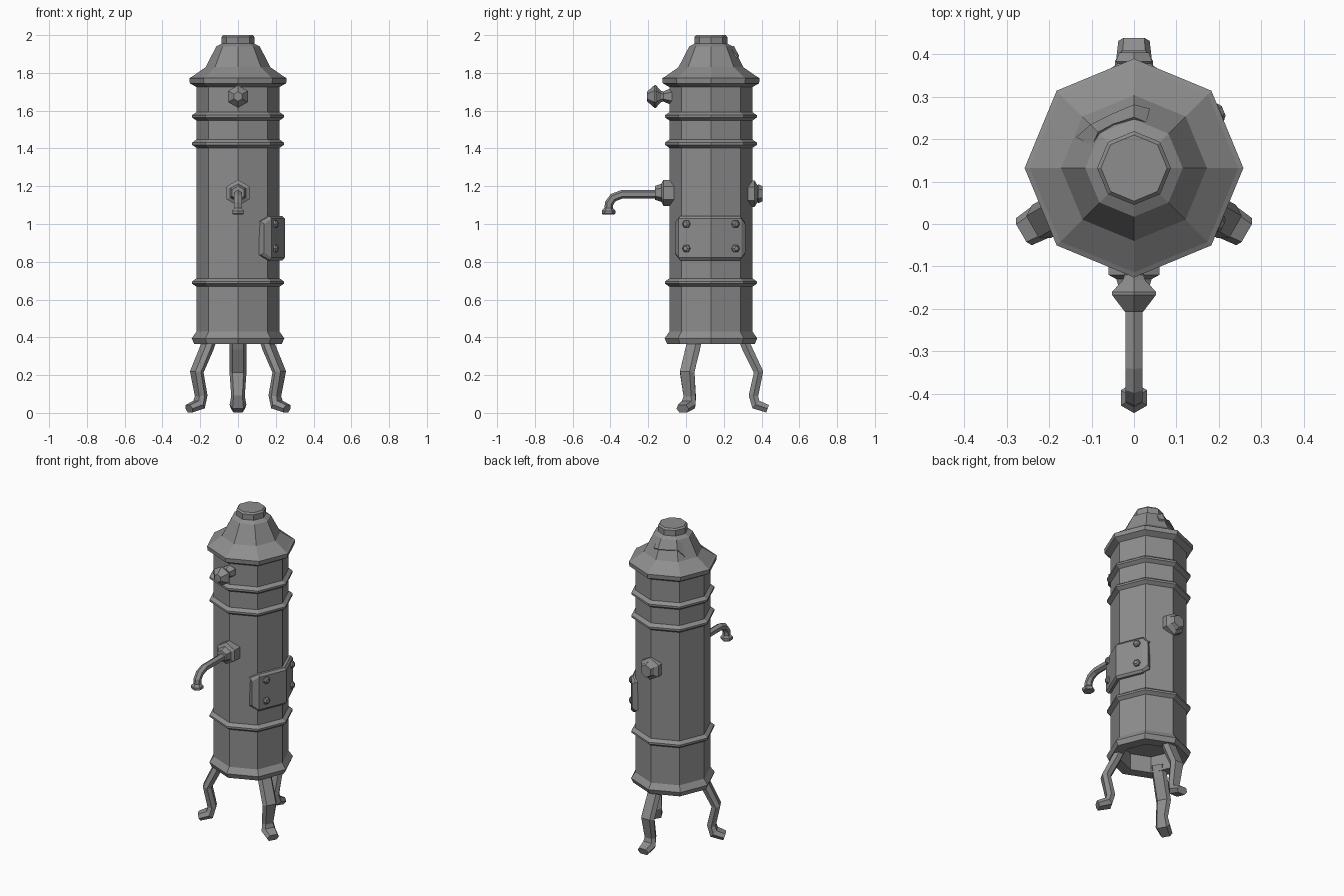
import bpy, bmesh
from math import sin, cos, pi, radians
from mathutils import Matrix, Vector

if "Cube" in bpy.data.objects:
    bpy.data.objects.remove(bpy.data.objects["Cube"])

CY = 0.132  # centre of the boiler in y

iron = bpy.data.materials.new("dark_iron")
iron.diffuse_color = (0.27, 0.27, 0.27, 1)
iron.use_nodes = True
iron.node_tree.nodes["Principled BSDF"].inputs["Base Color"].default_value = iron.diffuse_color


def make(name, verts, faces, mat=Matrix()):
    bm = bmesh.new()
    vs = [bm.verts.new(mat @ Vector(v)) for v in verts]
    for f in faces:
        bm.faces.new([vs[i] for i in f])
    bmesh.ops.recalc_face_normals(bm, faces=bm.faces)
    me = bpy.data.meshes.new(name)
    bm.to_mesh(me)
    bm.free()
    me.materials.append(iron)
    ob = bpy.data.objects.new(name, me)
    bpy.context.collection.objects.link(ob)
    return ob


def skin(name, rings, mat=Matrix()):
    """Join equal-length rings into a capped solid."""
    n = len(rings[0])
    faces = [[k * n + i, k * n + (i + 1) % n, (k + 1) * n + (i + 1) % n, (k + 1) * n + i]
             for k in range(len(rings) - 1) for i in range(n)]
    last = (len(rings) - 1) * n
    faces += [list(range(n)), list(range(last, last + n))]
    return make(name, [p for r in rings for p in r], faces, mat)


def lathe(name, profile, n, mat, phase=0.0):
    return skin(name, [[(r * cos(phase + 2 * pi * i / n), r * sin(phase + 2 * pi * i / n), h)
                        for i in range(n)] for r, h in profile], mat)


def sweep(name, path, sections, mat):
    """Sweep cross-sections (side, normal) along a path in the local x-z plane."""
    pts = [Vector((u, 0, z)) for u, z in path]
    rings = []
    for i, p in enumerate(pts):
        t = (pts[min(i + 1, len(pts) - 1)] - pts[max(i - 1, 0)]).normalized()
        nrm = Vector((-t.z, 0, t.x))
        rings.append([p + Vector((0, s, 0)) + nrm * q for s, q in sections[i]])
    return skin(name, rings, mat)


def at(x, y, z, rot=0, axis='Z'):
    return Matrix.Translation((x, y, z)) @ Matrix.Rotation(radians(rot), 4, axis)


# boiler body: hollow foot, rim, three raised bands
body = [(0.165, 0.47), (0.165, 0.365), (0.232, 0.365), (0.245, 0.395), (0.22, 0.43)]
for z in (0.69, 1.425, 1.57):
    body += [(0.22, z - 0.022), (0.243, z - 0.006), (0.243, z + 0.006), (0.22, z + 0.022)]
body += [(0.22, 1.75)]
lathe("boiler_body", body, 8, at(0, CY, 0))

# conical roof with eave and flue cap
lathe("roof", [(0.22, 1.725), (0.255, 1.745), (0.258, 1.772), (0.246, 1.778), (0.172, 1.83),
               (0.115, 1.94), (0.087, 1.955), (0.087, 1.99), (0.078, 2.0)], 8, at(0, CY, 0))

# torn sheet lapping over the back of the roof
flap = []
for a, r0, z0, r1, z1 in ((75, .112, 1.93, .145, 1.885), (90, .12, 1.945, .15, 1.89),
                          (115, .115, 1.93, .138, 1.89), (135, .12, 1.945, .145, 1.895),
                          (152, .112, 1.925, .155, 1.85)):
    c, s = cos(radians(a)), sin(radians(a))
    flap.append([(r0 * c, r0 * s, z0), (r1 * c, r1 * s, z1),
                 ((r1 - .02) * c, (r1 - .02) * s, z1 - .02), ((r0 - .02) * c, (r0 - .02) * s, z0 - .02)])
skin("roof_torn_sheet", flap, at(0, CY, 0))

# three bowed legs with turned-out toes
def leg_section(w, t):
    return [(w, 0), (w * .65, t), (-w * .65, t), (-w, 0), (-w * .65, -t), (w * .65, -t)]

leg_path = [(0.165, 0.41), (0.19, 0.345), (0.252, 0.217), (0.225, 0.09), (0.238, 0.044), (0.3, 0.022)]
leg_secs = [leg_section(w, t) for w, t in
            ((.044, .026), (.044, .026), (.045, .025), (.036, .025), (.044, .027), (.037, .021))]
for i, name in enumerate(("back_leg", "front_left_leg", "front_right_leg")):
    sweep(name, leg_path, leg_secs, at(0, CY, 0, 90 + 120 * i))

# tap: flange, spout and nozzle
lathe("tap_flange", [(0.055, -0.03), (0.069, 0.0), (0.069, 0.055), (0.048, 0.065), (0.036, 0.1), (0.022, 0.1)],
      6, at(0, -0.065, 1.165, 90, 'X'), pi / 2)
hexa = [(.023 * cos(pi * k / 3 + pi / 6), .023 * sin(pi * k / 3 + pi / 6)) for k in range(6)]
sweep("tap_spout", [(0.14, 1.157), (0.34, 1.157), (0.385, 1.14), (0.407, 1.11), (0.41, 1.06)],
      [hexa] * 5, at(0, 0, 0, -90))
lathe("tap_nozzle", [(0.022, 1.085), (0.036, 1.07), (0.036, 1.055), (0.03, 1.05)], 6,
      at(0, -0.41, 0), pi / 2)

# upper valve knob
lathe("valve_knob", [(0.04, -0.03), (0.04, 0.0), (0.026, 0.03), (0.03, 0.042),
                     (0.06, 0.07), (0.06, 0.077), (0.025, 0.117)],
      6, at(0, -0.09, 1.675, 90, 'X'), pi / 2)

# plug on the back
lathe("back_plug", [(0.055, -0.03), (0.07, 0.0), (0.07, 0.03), (0.045, 0.045), (0.05, 0.05), (0.04, 0.072)],
      6, at(0, 0.333, 1.16, -90, 'X'), pi / 2)

# riveted repair plate wrapped round the right side
def oct_point(r, a):
    return Vector((r * cos(radians(a)), r * sin(radians(a)), 0))

cols = []
for r, inset in ((0.248, 0.014), (0.236, 0.0), (0.205, 0.0)):
    v = [oct_point(r, a) for a in (-90, -45, 0, 45, 90)]
    path = [v[1].lerp(v[0], .28 - inset * 5), v[1].lerp(v[2], .02), v[2],
            v[3].lerp(v[2], .08), v[3].lerp(v[4], .16 - inset * 5)]
    cols.append((path, inset))
rings = []
for k in range(5):
    cut = 0.028 if k in (0, 4) else 0
    lo = [(p[k].x, p[k].y, 0.808 + cut + i) for p, i in cols]
    hi = [(p[k].x, p[k].y, 1.042 - cut - i) for p, i in cols]
    rings.append(lo + hi[::-1])
skin("repair_plate", rings, at(0, CY, 0))

# plate bolts
for side in (-1, 1):
    nrm = oct_point(1, side * 22.5)
    base = nrm * 0.227 + oct_point(1, side * 112.5) * 0.044 + Vector((0, CY, 0))
    for z in (0.87, 1.0):
        m = Matrix.Translation(base + Vector((0, 0, z))) @ nrm.to_track_quat('Z', 'Y').to_matrix().to_4x4()
        lathe("plate_bolt", [(0.022, -0.01), (0.022, 0.012), (0.012, 0.02)], 6, m)
